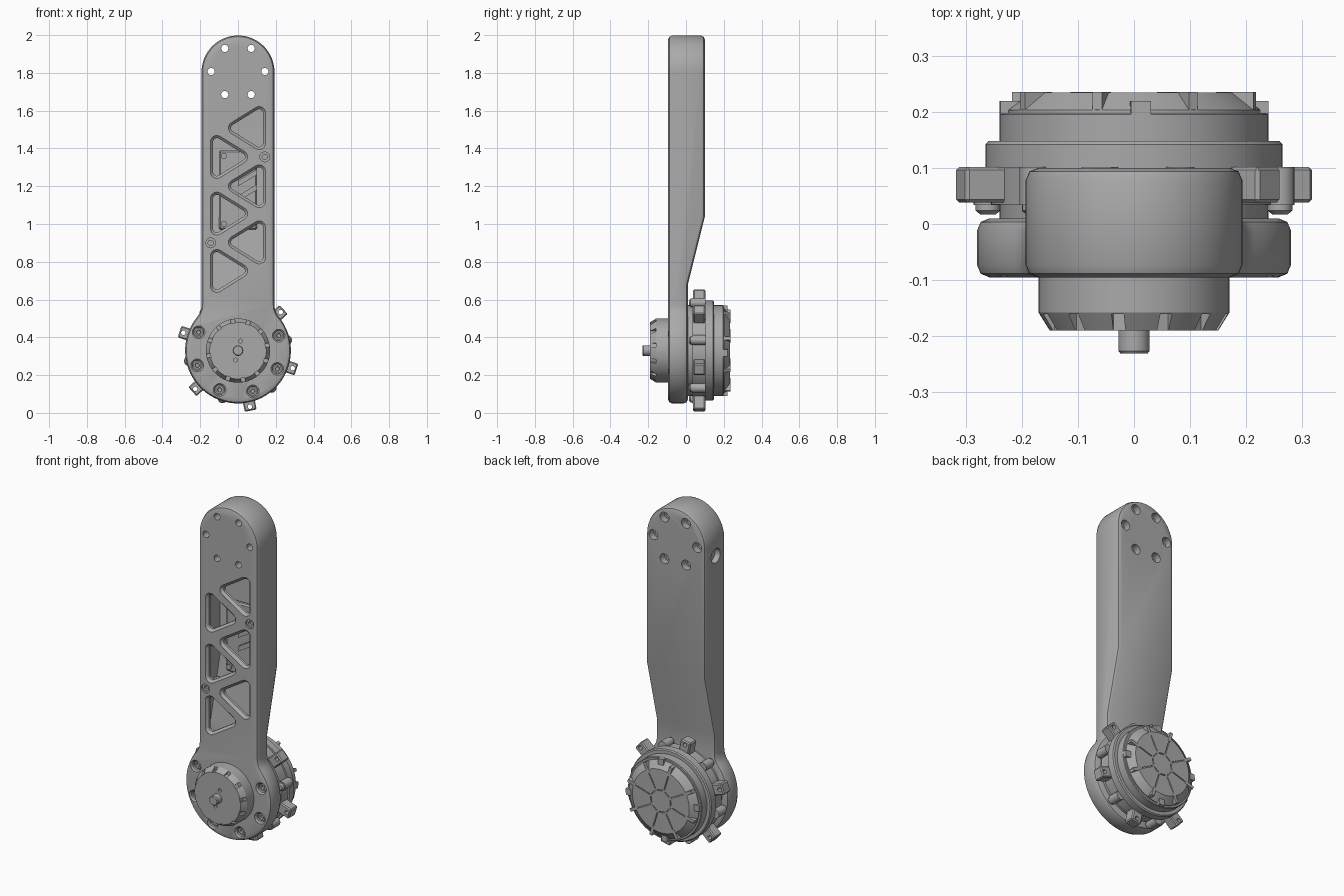
import bpy, bmesh, math
from math import cos, sin, radians, pi

if "Cube" in bpy.data.objects:
    bpy.data.objects.remove(bpy.data.objects["Cube"])

gray = bpy.data.materials.new("plain_gray")
gray.use_nodes = True
gray.diffuse_color = (0.4, 0.4, 0.4, 1)
gray.node_tree.nodes["Principled BSDF"].inputs["Base Color"].default_value = (0.4, 0.4, 0.4, 1)

HUB = 0.33    # height of the joint axis
TOP = 1.805   # centre of the rounded arm tip
W = 0.193     # half width of the arm


# ---- helpers ----
def loft(bm, loops):
    rings = [[bm.verts.new(p) for p in loop] for loop in loops]
    n = len(rings[0])
    for a, b in zip(rings, rings[1:]):
        for i in range(n):
            bm.faces.new((a[i], a[(i + 1) % n], b[(i + 1) % n], b[i]))
    bm.faces.new(rings[0][::-1])
    bm.faces.new(rings[-1])


def prism_y(bm, pts, y0, y1):
    loft(bm, [[(x, y, z) for x, z in pts] for y in (y0, y1)])


def prism_x(bm, pts, x0, x1):
    loft(bm, [[(x, y, z) for y, z in pts] for x in (x0, x1)])


def arc(cx, cz, r, a0, a1, n):
    return [(cx + r * cos(radians(a0 + (a1 - a0) * i / n)),
             cz + r * sin(radians(a0 + (a1 - a0) * i / n))) for i in range(n + 1)]


def lathe(bm, profile, cx=0, cz=HUB, n=64):
    loft(bm, [[(x, y, z) for x, z in arc(cx, cz, r, 0, 360, n)[:-1]] for r, y in profile])


def polar(r, deg):
    return r * cos(radians(deg)), HUB + r * sin(radians(deg))


def radial_bar(bm, r0, r1, w, y0, y1, deg):
    c, s = cos(radians(deg)), sin(radians(deg))
    pts = [(r0, -w), (r1, -w), (r1, w), (r0, w)]
    prism_y(bm, [(r * c - t * s, HUB + r * s + t * c) for r, t in pts], y0, y1)


def make(name, bm):
    bmesh.ops.recalc_face_normals(bm, faces=bm.faces)
    me = bpy.data.meshes.new(name)
    bm.to_mesh(me)
    bm.free()
    me.materials.append(gray)
    ob = bpy.data.objects.new(name, me)
    bpy.context.collection.objects.link(ob)
    return ob


def apply(ob, mod):
    bpy.ops.object.select_all(action='DESELECT')
    bpy.context.view_layer.objects.active = ob
    ob.select_set(True)
    bpy.ops.object.modifier_apply(modifier=mod.name)


def cut(ob, bm):
    cutter = make("cutter", bm)
    mod = ob.modifiers.new("cut", 'BOOLEAN')
    mod.operation, mod.solver, mod.object = 'DIFFERENCE', 'EXACT', cutter
    apply(ob, mod)
    bpy.data.objects.remove(cutter)


def bevel(ob, width, segments):
    mod = ob.modifiers.new("bevel", 'BEVEL')
    mod.width, mod.segments, mod.limit_method = width, segments, 'ANGLE'
    mod.angle_limit = radians(40)
    mod.use_clamp_overlap = False
    apply(ob, mod)


# ---- arm body: round tip, straight sides, filleted into the hub disc ----
R, F = 0.28, 0.1
fx = W + F
fz = math.sqrt((R + F) ** 2 - fx ** 2)
join = math.degrees(math.atan2(fz, fx))
outline = arc(0, TOP, W, 0, 180, 32)
outline += arc(-fx, HUB + fz, F, 0, -join, 6)
outline += arc(0, HUB, R, 180 - join, 360 + join, 56)[1:-1]
outline += arc(fx, HUB + fz, F, 180 + join, 180, 6)
bm = bmesh.new()
prism_y(bm, outline, -0.095, 0.1)
arm = make("arm_body", bm)
bm = bmesh.new()
prism_x(bm, [(0.01, -0.2), (0.01, 0.68), (0.16, 1.28), (0.4, 1.28), (0.4, -0.2)], -1, 1)
cut(arm, bm)
bevel(arm, 0.022, 2)

# hollow middle
bm = bmesh.new()
prism_x(bm, [(-0.065, 0.6), (-0.02, 0.6), (-0.02, 0.68), (0.07, 1.04), (0.07, 1.64), (-0.065, 1.64)],
        -0.165, 0.165)
cut(arm, bm)

# triangular windows, screw seats and mounting holes
bm = bmesh.new()
windows = [(1, 1.508), (-1, 1.355), (1, 1.2), (-1, 1.055), (1, 0.903), (-1, 0.752)]
for side, c in windows:
    loops = []
    for y, r in ((-0.11, 0.034), (-0.094, 0.034), (-0.08, 0.02), (-0.05, 0.02)):
        pts = (arc(-0.017, c, r, 120, 240, 6) + arc(0.112, c - 0.08, r, 240, 360, 6)
               + arc(0.112, c + 0.08, r, 0, 120, 6))
        loops.append([(side * x, y, z) for x, z in pts])
    loft(bm, loops)
seats = [polar(0.23, 20 - 45 * k) for k in range(6)]
for x, z in seats:
    lathe(bm, [(0.034, -0.11), (0.034, -0.094), (0.026, -0.086), (0.026, -0.065)], x, z, 20)
posts = [(0.142, 1.355), (-0.145, 0.9)]
for x, z in posts:
    lathe(bm, [(0.026, -0.11), (0.026, -0.085), (0.014, -0.085), (0.014, -0.05)], x, z, 20)
mounts = [(s * x, z) for s in (1, -1) for x, z in ((0.07, 1.93), (0.142, 1.807), (0.07, 1.685))]
for x, z in mounts:
    lathe(bm, [(0.019, -0.2), (0.019, 0.06), (0.029, 0.06), (0.029, 0.2)], x, z, 20)
cut(arm, bm)
# cable hole in one side
bm = bmesh.new()
prism_x(bm, arc(0, 1.735, 0.042, 0, 360, 28)[:-1], -0.3, -0.16)
cut(arm, bm)

# ---- parts inside the arm ----
bm = bmesh.new()
for x, z in posts:
    lathe(bm, [(0.024, -0.07), (0.024, 0.03)], x, z, 20)
make("inner_posts", bm)
bm = bmesh.new()
prism_y(bm, [(-0.1, 0.97), (0.1, 0.97), (0.1, 1.39), (-0.1, 1.39)], 0.03, 0.06)
tray = make("inner_tray", bm)
bevel(tray, 0.008, 1)
bm = bmesh.new()
for z in (1.12, 1.2):
    prism_y(bm, [(0, z), (0.1, z + 0.06), (0.1, z + 0.09), (0, z + 0.03)], 0.0, 0.04)
for x in (-0.075, 0.075):
    for z in (1.0, 1.36):
        lathe(bm, [(0.016, 0.02), (0.016, 0.035)], x, z, 16)
make("inner_ribs_and_screws", bm)

# ---- hub screws on the front ----
bm = bmesh.new()
for x, z in seats:
    lathe(bm, [(0.021, -0.06), (0.021, -0.078), (0.012, -0.078), (0.01, -0.068)], x, z, 18)
make("hub_screws", bm)

# ---- front boss with slotted rim, and its shaft ----
bm = bmesh.new()
lathe(bm, [(0.17, -0.08), (0.17, -0.158), (0.15, -0.19)])
boss = make("front_boss", bm)
bm = bmesh.new()
for k in range(12):
    radial_bar(bm, 0.147, 0.2, 0.011, -0.25, -0.16, 10 + 30 * k)
for deg in (75, 255):
    x, z = polar(0.052, deg)
    lathe(bm, [(0.01, -0.25), (0.01, -0.175)], x, z, 16)
cut(boss, bm)
bm = bmesh.new()
lathe(bm, [(0.028, -0.18), (0.028, -0.226), (0.024, -0.231)], n=28)
make("front_shaft", bm)

# ---- rear motor: spacer, lugged ring, flange and can ----
bm = bmesh.new()
lathe(bm, [(0.24, 0.0), (0.24, 0.04)])
make("motor_spacer", bm)
bm = bmesh.new()
lathe(bm, [(0.255, 0.035), (0.255, 0.102)])
make("motor_ring", bm)
bm = bmesh.new()
for k in range(6):
    radial_bar(bm, 0.23, 0.325, 0.032, 0.038, 0.102, 42 + 60 * k)
lugs = make("motor_lugs", bm)
bevel(lugs, 0.006, 1)
bm = bmesh.new()
for k in range(6):
    lathe(bm, [(0.012, 0), (0.012, 0.2)], *polar(0.304, 42 + 60 * k), n=16)
cut(lugs, bm)
bm = bmesh.new()
for k in range(6):
    x, z = polar(0.266, 12 + 60 * k)
    lathe(bm, [(0.026, 0.034), (0.026, 0.102)], x, z, 20)
    lathe(bm, [(0.014, 0.017), (0.022, 0.024), (0.022, 0.036)], x, z, 16)
make("ring_bosses_and_screws", bm)
bm = bmesh.new()
lathe(bm, [(0.265, 0.1), (0.265, 0.142), (0.259, 0.148), (0.24, 0.148), (0.24, 0.195), (0.236, 0.198)])
make("motor_flange_and_can", bm)

# ---- rear cap: chamfered disc with grooves, rim ribs and tabs ----
bm = bmesh.new()
lathe(bm, [(0.226, 0.19), (0.226, 0.203), (0.185, 0.234)])
cap = make("motor_cap", bm)
bm = bmesh.new()
for k in range(8):
    radial_bar(bm, 0.075, 0.165, 0.003, 0.228, 0.25, 17 + 45 * k)
    radial_bar(bm, 0.06, 0.066, 0.018, 0.228, 0.25, 39.5 + 45 * k)
cut(cap, bm)
bm = bmesh.new()
for k in range(8):
    radial_bar(bm, 0.17, 0.225, 0.009, 0.19, 0.235, 17 + 45 * k)
for k in range(4):
    radial_bar(bm, 0.2, 0.239, 0.018, 0.19, 0.219, 87 + 90 * k)
make("cap_ribs_and_tabs", bm)

# ---- smooth the round parts, keep edges sharp ----
bpy.ops.object.select_all(action='DESELECT')
for ob in bpy.context.scene.objects:
    if ob.type == 'MESH':
        ob.select_set(True)
        bpy.context.view_layer.objects.active = ob
bpy.ops.object.shade_smooth_by_angle(angle=radians(30))
